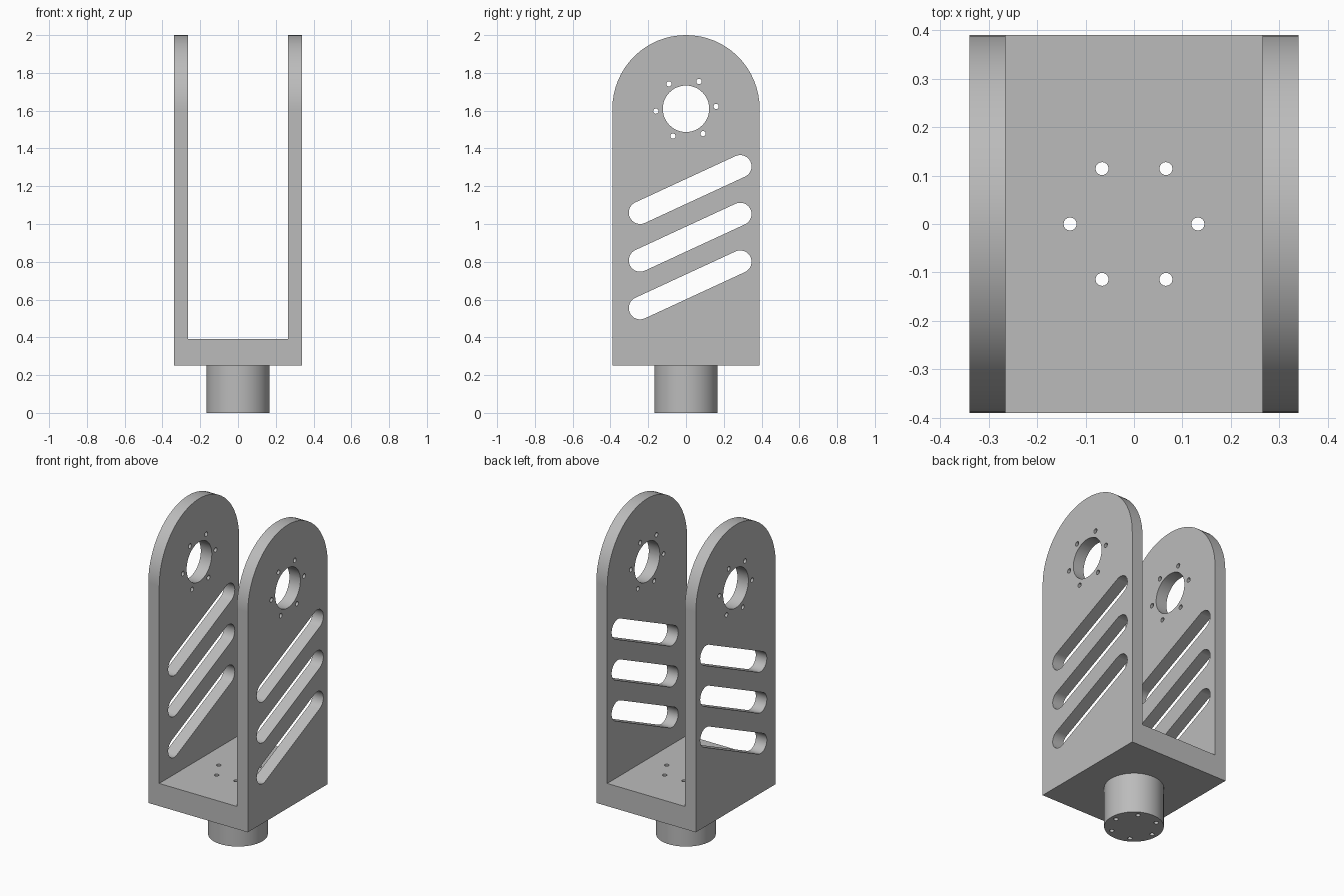
import bpy, bmesh, math
from mathutils import Vector

cube = bpy.data.objects.get("Cube")
if cube:
    bpy.data.objects.remove(cube)

HALF_W, INNER_W, HALF_D = 0.34, 0.265, 0.39
BASE_Z, FLOOR_Z, HUB_Z = 0.25, 0.39, 1.61

grey = bpy.data.materials.new("Metal grey")
grey.use_nodes = True
colour = (0.5, 0.5, 0.5, 1)
grey.diffuse_color = colour
grey.node_tree.nodes["Principled BSDF"].inputs["Base Color"].default_value = colour


def arc(cx, cy, r, start, end, n):
    """Points along an arc, both ends included."""
    angles = [start + (end - start) * i / n for i in range(n + 1)]
    return [(cx + r * math.cos(a), cy + r * math.sin(a)) for a in angles]


def circle(cx, cy, r, n):
    return arc(cx, cy, r, 0, math.tau, n)[:-1]


def prism(name, outlines, axis, low, high):
    """Extrude closed outlines along x (drawn in y, z) or z (drawn in x, y)."""
    bm = bmesh.new()
    for points in outlines:
        place = (lambda p: (low, *p)) if axis == "x" else (lambda p: (*p, low))
        face = bm.faces.new([bm.verts.new(place(p)) for p in points])
        made = bmesh.ops.extrude_face_region(bm, geom=[face])["geom"]
        step = Vector((high - low, 0, 0) if axis == "x" else (0, 0, high - low))
        verts = [g for g in made if isinstance(g, bmesh.types.BMVert)]
        bmesh.ops.translate(bm, verts=verts, vec=step)
    bmesh.ops.recalc_face_normals(bm, faces=bm.faces)
    mesh = bpy.data.meshes.new(name)
    bm.to_mesh(mesh)
    bm.free()
    mesh.materials.append(grey)
    obj = bpy.data.objects.new(name, mesh)
    bpy.context.collection.objects.link(obj)
    return obj


def activate(obj):
    bpy.ops.object.select_all(action="DESELECT")
    obj.select_set(True)
    bpy.context.view_layer.objects.active = obj


def cut(obj, cutter):
    mod = obj.modifiers.new("Cut", "BOOLEAN")
    mod.operation, mod.solver, mod.object = "DIFFERENCE", "EXACT", cutter
    activate(obj)
    bpy.ops.object.modifier_apply(modifier=mod.name)


def finish(obj):
    activate(obj)
    bpy.ops.object.shade_smooth_by_angle(angle=math.radians(30))
    mod = obj.modifiers.new("Flat sides", "WEIGHTED_NORMAL")
    mod.keep_sharp = True


# Fork: rounded slab with a channel cut between its two walls
arch = [(-HALF_D, BASE_Z), (HALF_D, BASE_Z)] + arc(0, HUB_Z, HALF_D, 0, math.pi, 32)
fork = prism("fork_bracket", [arch], "x", -HALF_W, HALF_W)
channel = prism("channel_cutter", [[(-1, FLOOR_Z), (1, FLOOR_Z), (1, 3), (-1, 3)]],
                "x", -INNER_W, INNER_W)

# Wall openings: bearing hole, ring of screw holes, slanted slots
openings = [circle(0, HUB_Z, 0.123, 48)]
for i in range(6):
    a = math.radians(4.5 + 60 * i)
    openings.append(circle(0.16 * math.cos(a), HUB_Z + 0.16 * math.sin(a), 0.014, 16))
slope = math.atan2(0.245, 0.53)
for i in range(3):
    z = 0.555 + 0.2525 * i
    openings.append(
        arc(0.287, z + 0.245, 0.06, slope - math.pi / 2, slope + math.pi / 2, 16)
        + arc(-0.243, z, 0.06, slope + math.pi / 2, slope + math.pi * 1.5, 16))
wall_cutter = prism("wall_cutter", openings, "x", -1, 1)

# Stem under the base, with screw holes running through both
stem = prism("stem", [circle(0, 0, 0.167, 64)], "z", 0, BASE_Z)
bolts = [circle(0.132 * math.cos(i * math.pi / 3), 0.132 * math.sin(i * math.pi / 3), 0.0135, 16)
         for i in range(6)]
bolt_cutter = prism("bolt_cutter", bolts, "z", -0.1, 0.6)

for cutter in (channel, wall_cutter, bolt_cutter):
    cut(fork, cutter)
cut(stem, bolt_cutter)
for cutter in (channel, wall_cutter, bolt_cutter):
    bpy.data.objects.remove(cutter)
for part in (fork, stem):
    finish(part)
